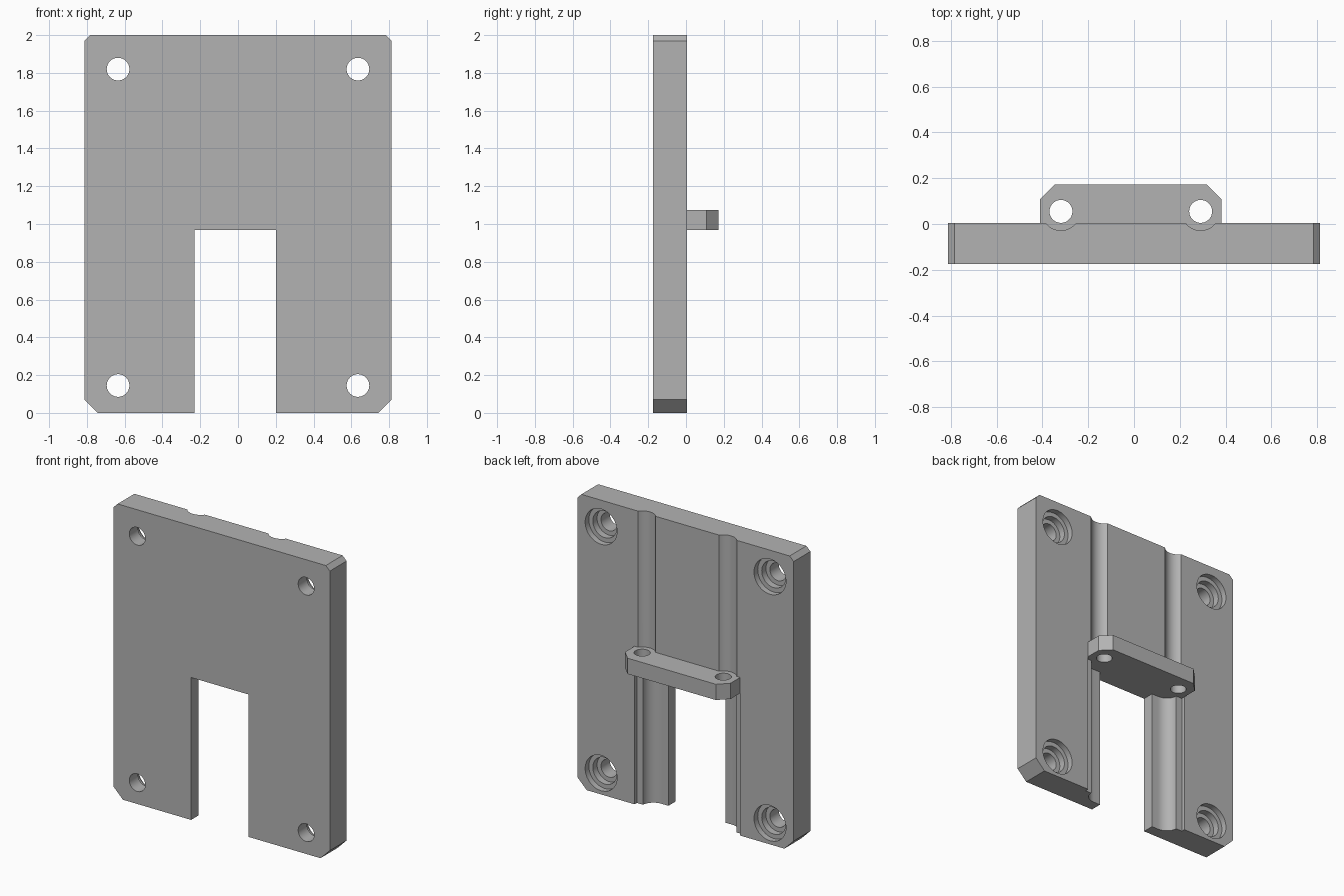
import bpy, bmesh, math
from mathutils import Matrix

if "Cube" in bpy.data.objects:
    bpy.data.objects.remove(bpy.data.objects["Cube"], do_unlink=True)

grey = bpy.data.materials.new("plain_grey")
grey.use_nodes = True
GREY = (0.45, 0.45, 0.45, 1)
grey.diffuse_color = GREY
grey.node_tree.nodes["Principled BSDF"].inputs["Base Color"].default_value = GREY

BACK, FRONT = 0.005, -0.175
BAR_LOW, BAR_TOP = 0.968, 1.075
ROD_X, ROD_Y, MID = 0.305, 0.055, -0.014


def prism(name, outline, low, high, axis="Z"):
    """Extrude an (x, y) outline along z, or an (x, z) outline along y."""
    bm = bmesh.new()
    def place(p, h):
        return (p[0], p[1], h) if axis == "Z" else (p[0], h, p[1])
    face = bm.faces.new([bm.verts.new(place(p, low)) for p in outline])
    ext = bmesh.ops.extrude_face_region(bm, geom=[face])
    top = [v for v in ext["geom"] if isinstance(v, bmesh.types.BMVert)]
    bmesh.ops.translate(bm, verts=top, vec=(0, 0, high - low) if axis == "Z" else (0, high - low, 0))
    bmesh.ops.recalc_face_normals(bm, faces=bm.faces)
    mesh = bpy.data.meshes.new(name)
    bm.to_mesh(mesh)
    bm.free()
    mesh.materials.append(grey)
    obj = bpy.data.objects.new(name, mesh)
    bpy.context.collection.objects.link(obj)
    return obj


def circle(cx, cy, r, n=48):
    return [(cx + r * math.cos(math.tau * i / n), cy + r * math.sin(math.tau * i / n)) for i in range(n)]


def boolean(obj, tool, operation="DIFFERENCE"):
    mod = obj.modifiers.new("boolean", "BOOLEAN")
    mod.operation, mod.solver, mod.object = operation, "EXACT", tool
    bpy.context.view_layer.objects.active = obj
    bpy.ops.object.modifier_apply(modifier=mod.name)
    bpy.data.objects.remove(tool, do_unlink=True)


# Plate with chamfered corners and the open slot
half, cut, nick = 0.813, 0.07, 0.03
left, right = -0.23, 0.2
plate = prism("mounting_plate", [
    (-half + cut, 0), (left, 0), (left, BAR_LOW), (right, BAR_LOW), (right, 0),
    (half - cut, 0), (half, cut), (half, 2 - nick), (half - nick, 2),
    (-half + nick, 2), (-half, 2 - nick), (-half, cut)], FRONT, BACK, "Y")

# Stepped screw holes, opening to the back
for x in (-0.635, 0.635):
    for z in (0.145, 1.82):
        for r, start in ((0.06, FRONT - 0.1), (0.09, BACK - 0.085), (0.12, BACK - 0.04)):
            boolean(plate, prism("hole_cutter", circle(x, z, r), start, 0.1, "Y"))

for side in (-1, 1):
    # Rod groove above the bar
    groove = circle(MID + side * ROD_X, ROD_Y, 0.083)
    boolean(plate, prism("groove_cutter", groove, BAR_TOP - 0.02, 2.1))
    # Deeper rounded pocket below the bar, running into the slot
    arc = [(0.265 + 0.085 * math.cos(a), -0.02 - 0.077 * math.sin(a))
           for a in (math.pi / 2 * i / 10 for i in range(11))]
    pocket = [(0.397, 0.1), (0.397, -0.02)] + arc + [(0.15, -0.097), (0.15, 0.1)]
    pocket = [(MID + side * x, y) for x, y in pocket]
    boolean(plate, prism("pocket_cutter", pocket, -0.1, BAR_LOW))

# Rod bar with chamfered outer corners and two holes
w, c, rear = 0.397, 0.065, 0.173
bar = prism("rod_bar", [
    (MID - w, -0.1), (MID + w, -0.1), (MID + w, rear - c), (MID + w - c, rear),
    (MID - w + c, rear), (MID - w, rear - c)], BAR_LOW, BAR_TOP)
for side in (-1, 1):
    boolean(bar, prism("rod_hole_cutter", circle(MID + side * ROD_X, ROD_Y, 0.05), 0.8, 1.2))
boolean(plate, bar, "UNION")

# Smooth the round walls and keep the corners crisp
bpy.ops.object.select_all(action="DESELECT")
plate.select_set(True)
bpy.context.view_layer.objects.active = plate
bpy.ops.object.shade_smooth_by_angle(angle=math.radians(25))
